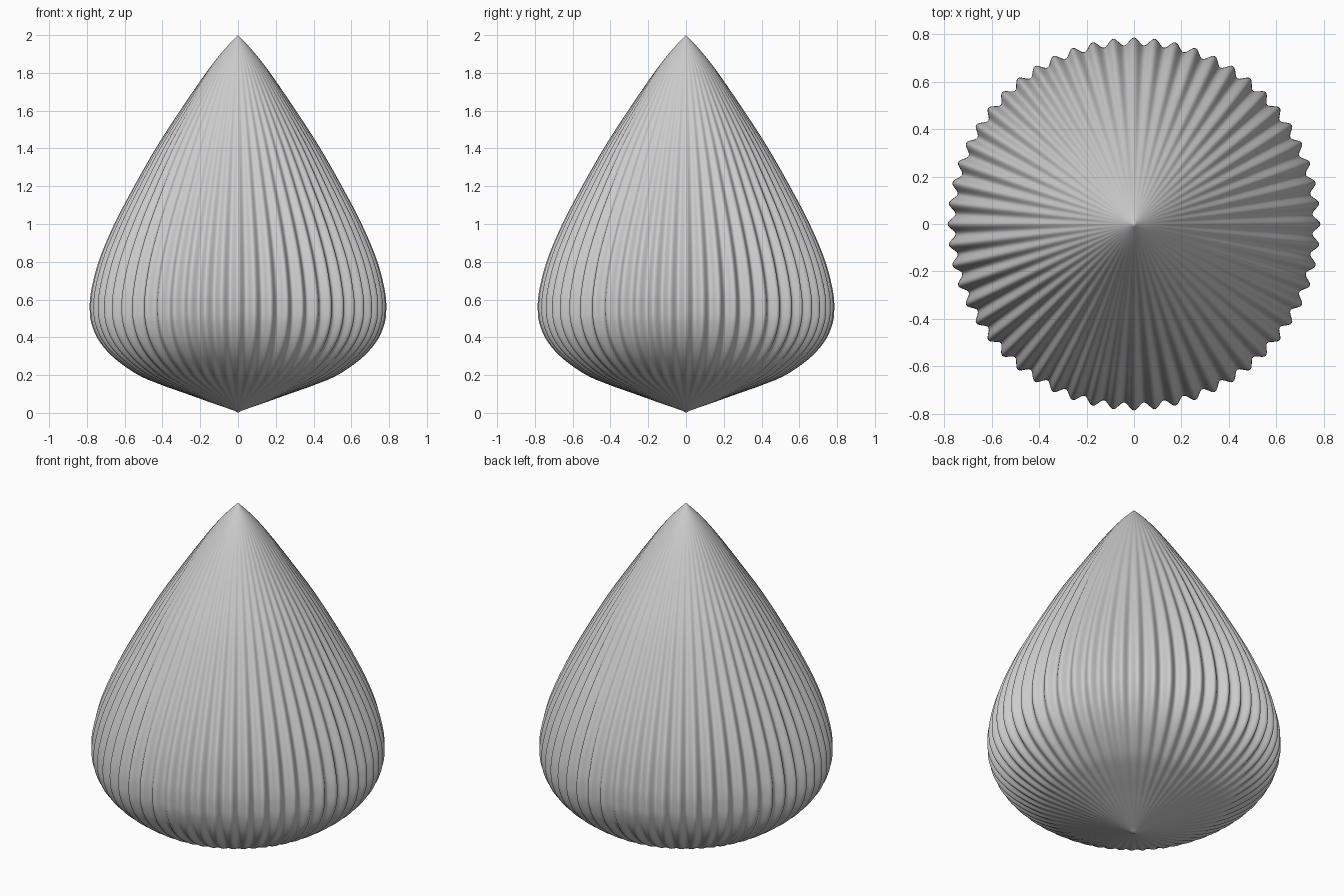
import bpy, bmesh
from math import sin, cos, pi

if "Cube" in bpy.data.objects:
    bpy.data.objects.remove(bpy.data.objects["Cube"])

RIBS = 56
SEGS = RIBS * 12
STEPS = 7
RIB_DEPTH = 0.016

# Outer silhouette of the bulb: (radius, height), bottom to tip
PROFILE = [(0, 0.005), (0.13, 0.05), (0.27, 0.10), (0.41, 0.15), (0.53, 0.202),
           (0.655, 0.29), (0.735, 0.38), (0.775, 0.47), (0.785, 0.55),
           (0.777, 0.65), (0.735, 0.81), (0.655, 1.0), (0.55, 1.2),
           (0.43, 1.41), (0.30, 1.61), (0.17, 1.80), (0.08, 1.915), (0, 2.0)]


def catmull(p0, p1, p2, p3, t):
    return tuple(0.5 * (2 * b + (c - a) * t + (2 * a - 5 * b + 4 * c - d) * t * t
                        + (3 * b - a - 3 * c + d) * t ** 3)
                 for a, b, c, d in zip(p0, p1, p2, p3))


def smooth_profile(pts):
    first = tuple(2 * a - b for a, b in zip(pts[0], pts[1]))
    last = tuple(2 * a - b for a, b in zip(pts[-1], pts[-2]))
    ext = [first] + pts + [last]
    out = []
    for i in range(len(pts) - 1):
        out += [catmull(*ext[i:i + 4], k / STEPS) for k in range(STEPS)]
    return out[1:]


# Ribbed bulb: rings of vertices, ribs fading towards both points
bm = bmesh.new()
rings = []
for r, z in smooth_profile(PROFILE):
    amp = RIB_DEPTH * (r / 0.785) ** 2
    ring = []
    for s in range(SEGS):
        a = 2 * pi * s / SEGS
        rad = r - amp + amp * cos(RIBS * a)
        ring.append(bm.verts.new((rad * cos(a), rad * sin(a), z)))
    rings.append(ring)

for lo, hi in zip(rings, rings[1:]):
    for s in range(SEGS):
        n = (s + 1) % SEGS
        bm.faces.new((lo[s], lo[n], hi[n], hi[s]))

# Pointed ends
bottom = bm.verts.new((0, 0, PROFILE[0][1] - 0.005))
tip = bm.verts.new((0, 0, 2.0))
for s in range(SEGS):
    n = (s + 1) % SEGS
    bm.faces.new((bottom, rings[0][n], rings[0][s]))
    bm.faces.new((tip, rings[-1][s], rings[-1][n]))

for f in bm.faces:
    f.smooth = True
mesh = bpy.data.meshes.new("ribbed_bulb")
bm.to_mesh(mesh)
bm.free()
bulb = bpy.data.objects.new("ribbed_bulb", mesh)
bpy.context.collection.objects.link(bulb)
